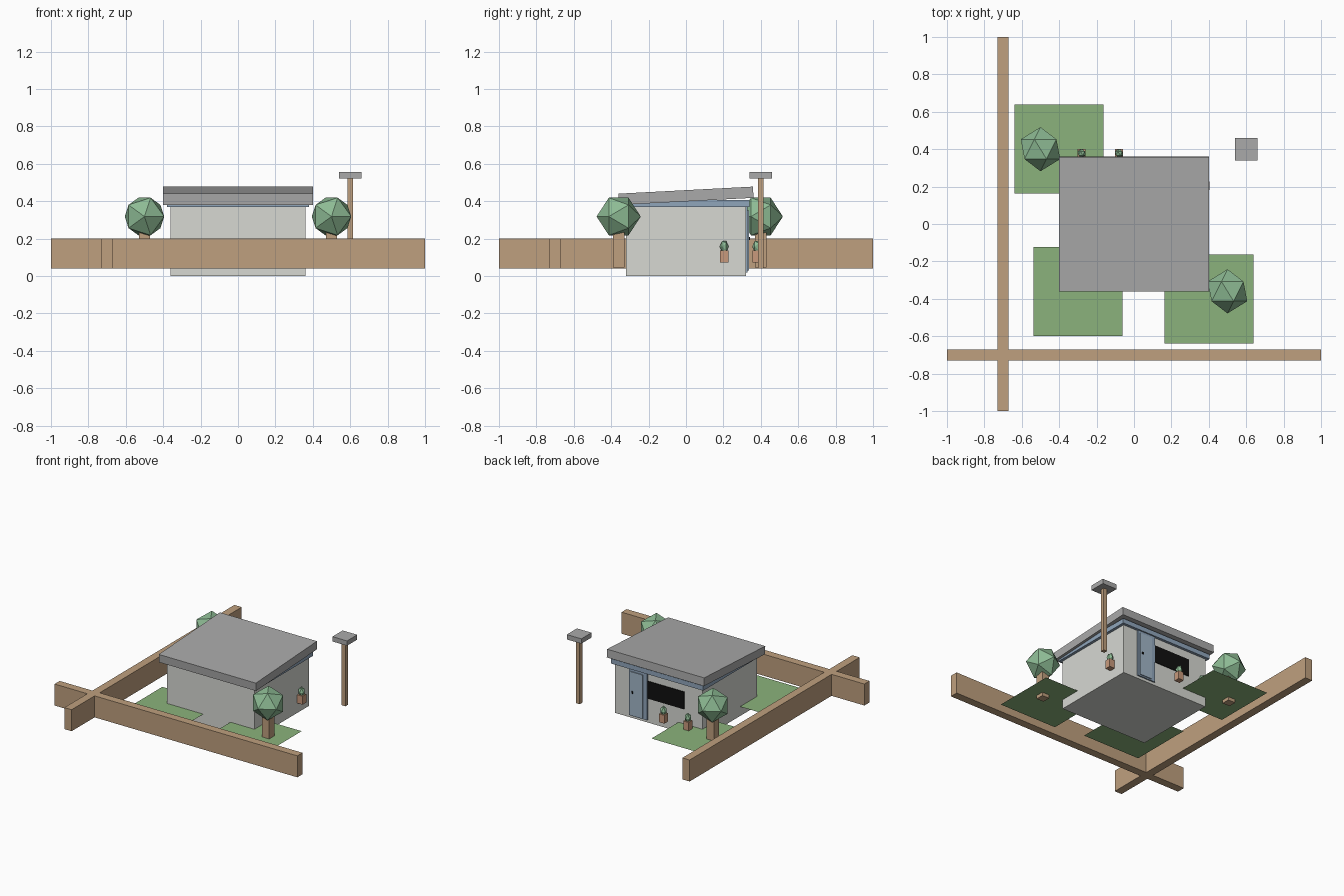
import bpy
from math import radians

if "Cube" in bpy.data.objects:
    bpy.data.objects.remove(bpy.data.objects["Cube"])


def material(name, rgb):
    m = bpy.data.materials.new(name)
    m.diffuse_color = (*rgb, 1)
    m.use_nodes = True
    m.node_tree.nodes["Principled BSDF"].inputs["Base Color"].default_value = m.diffuse_color
    return m


WOOD = material("wood", (0.52, 0.35, 0.21))
LEAF = material("leaf", (0.27, 0.50, 0.30))
GRASS = material("grass", (0.26, 0.45, 0.20))
WALL = material("wall", (0.68, 0.69, 0.65))
TRIM = material("blue_trim", (0.28, 0.38, 0.50))
DOOR = material("door_blue", (0.36, 0.47, 0.58))
GLASS = material("dark_glass", (0.005, 0.005, 0.005))
CLAY = material("clay", (0.58, 0.32, 0.20))
ROOF = material("roof_grey", (0.40, 0.40, 0.40))


def finish(name, mat):
    ob = bpy.context.object
    ob.name = name
    ob.data.materials.append(mat)
    return ob


def box(name, x, y, z, mat):
    """Box from (min, max) pairs."""
    lo, hi = zip(x, y, z)
    bpy.ops.mesh.primitive_cube_add(size=1, location=[(a + b) / 2 for a, b in zip(lo, hi)])
    ob = finish(name, mat)
    ob.scale = [b - a for a, b in zip(lo, hi)]
    return ob


def around(c, half):
    return (c - half, c + half)


def foliage(name, loc, r, stretch=1):
    # low-poly ball with its poles along y
    bpy.ops.mesh.primitive_ico_sphere_add(subdivisions=1, radius=r, location=loc,
                                          rotation=(radians(90), 0, 0))
    ob = finish(name, LEAF)
    ob.scale = (1, stretch, 1)
    return ob


# House body, trim band and tilted roof
box("house_walls", (-0.36, 0.36), (-0.32, 0.32), (0, 0.38), WALL)
box("eaves_trim", (-0.38, 0.38), (-0.34, 0.34), (0.37, 0.405), TRIM)
roof = box("roof", (-0.4, 0.4), (-0.36, 0.36), (0.399, 0.459), ROOF)
roof.rotation_euler.x = radians(3)

# Door and window on the back wall
box("door_frame", (0.09, 0.24), (0.31, 0.33), (0.02, 0.37), TRIM)
box("door", (0.125, 0.225), (0.31, 0.336), (0.03, 0.35), DOOR)
box("door_handle", around(0.205, 0.005), (0.33, 0.342), around(0.2, 0.008), GLASS)
box("window", (-0.21, 0.09), (0.31, 0.325), (0.18, 0.31), GLASS)

# Fences
box("front_fence", (-1, 1), around(-0.7, 0.03), (0.04, 0.2), WOOD)
box("side_fence", around(-0.7, 0.03), (-1, 1), (0.04, 0.2), WOOD)

# Lawns
for i, (x, y) in enumerate([(-0.4, 0.4), (-0.3, -0.36), (0.4, -0.4)]):
    bpy.ops.mesh.primitive_plane_add(size=0.476, location=(x, y, 0.07))
    finish(f"lawn_{i}", GRASS)

# Trees
for i, (x, y) in enumerate([(-0.5, 0.4), (0.5, -0.36)]):
    box(f"tree_trunk_{i}", around(x, 0.03), around(y, 0.03), (0.045, 0.25), WOOD)
    foliage(f"tree_crown_{i}", (x, y, 0.318), 0.118)

# Potted plants
for i, (x, y) in enumerate([(-0.28, 0.378), (-0.08, 0.378), (0.382, 0.204)]):
    box(f"pot_{i}", around(x, 0.022), around(y, 0.022), (0.073, 0.135), CLAY)
    foliage(f"plant_{i}", (x, y, 0.157), 0.024, 1.5)

# Lamp
box("lamp_post", around(0.6, 0.015), around(0.4, 0.015), (0.04, 0.525), WOOD)
box("lamp_head", around(0.6, 0.06), around(0.4, 0.06), (0.52, 0.556), ROOF)
